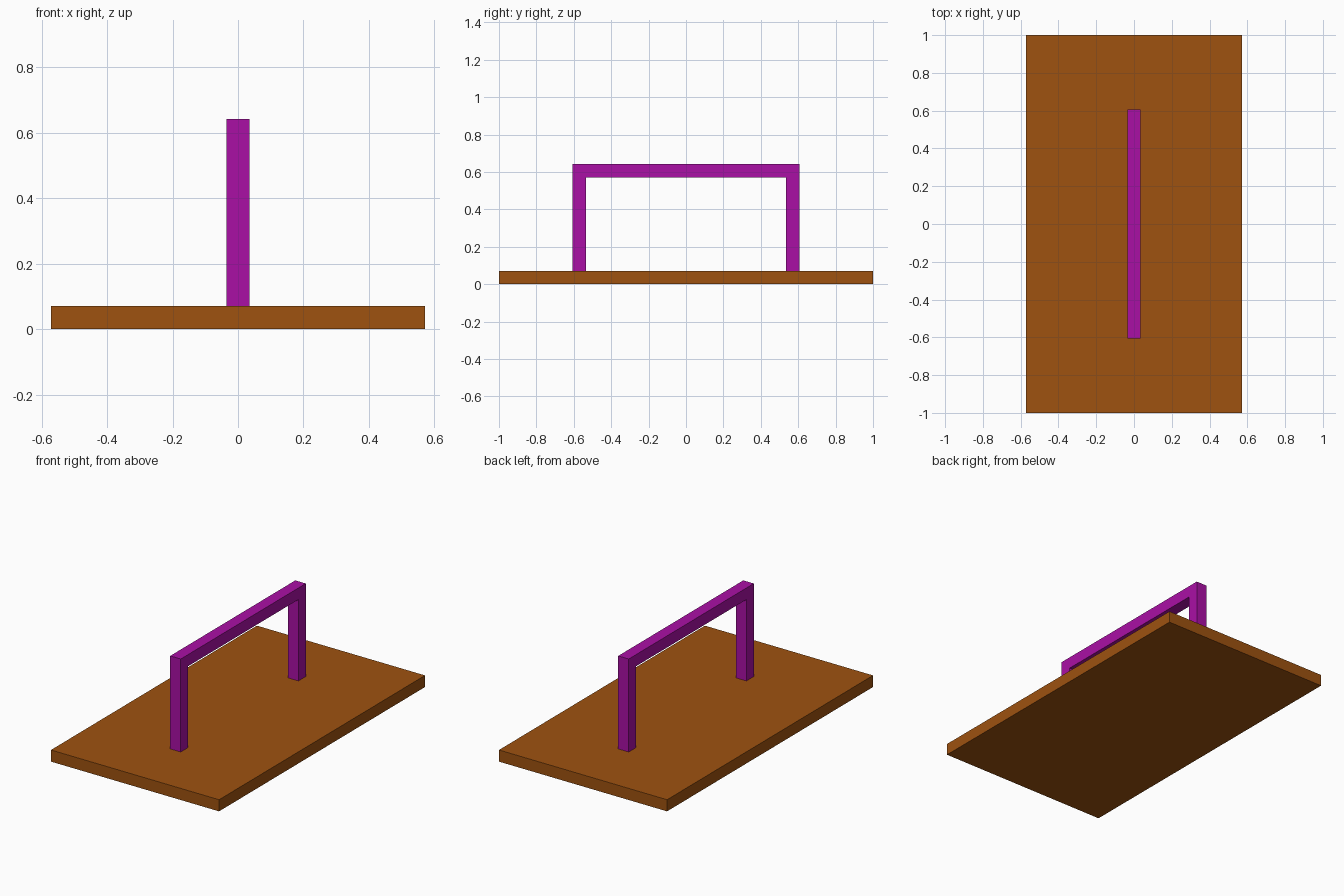
import bpy, bmesh
from mathutils import Vector

if "Cube" in bpy.data.objects:
    bpy.data.objects.remove(bpy.data.objects["Cube"])

U = 2 / 28  # one stock thickness; the board is 28 units long


def extruded(name, profile, width, color):
    """Extrude a closed (y, z) profile along x, centred on x = 0."""
    bm = bmesh.new()
    face = bm.faces.new([bm.verts.new((-width / 2 * U, y * U, z * U)) for y, z in profile])
    res = bmesh.ops.extrude_face_region(bm, geom=[face])
    moved = [g for g in res["geom"] if isinstance(g, bmesh.types.BMVert)]
    bmesh.ops.translate(bm, verts=moved, vec=Vector((width * U, 0, 0)))
    bmesh.ops.recalc_face_normals(bm, faces=bm.faces)
    mesh = bpy.data.meshes.new(name)
    bm.to_mesh(mesh)
    bm.free()
    mat = bpy.data.materials.new(name + "_paint")
    mat.diffuse_color = color
    mat.use_nodes = True
    mat.node_tree.nodes["Principled BSDF"].inputs["Base Color"].default_value = mat.diffuse_color
    mesh.materials.append(mat)
    obj = bpy.data.objects.new(name, mesh)
    bpy.context.collection.objects.link(obj)
    return obj


# Flat wooden board
extruded("board", [(-14, 0), (14, 0), (14, 1), (-14, 1)], 16, (0.342, 0.084, 0.005, 1))

# Square-section handle: half outline mirrored into an arch
half = [(7.5, 8), (7.5, 1), (8.5, 1), (8.5, 9)]
arch = half + [(-y, z) for y, z in reversed(half)]
extruded("handle", arch, 1, (0.402, 0.005, 0.376, 1))
